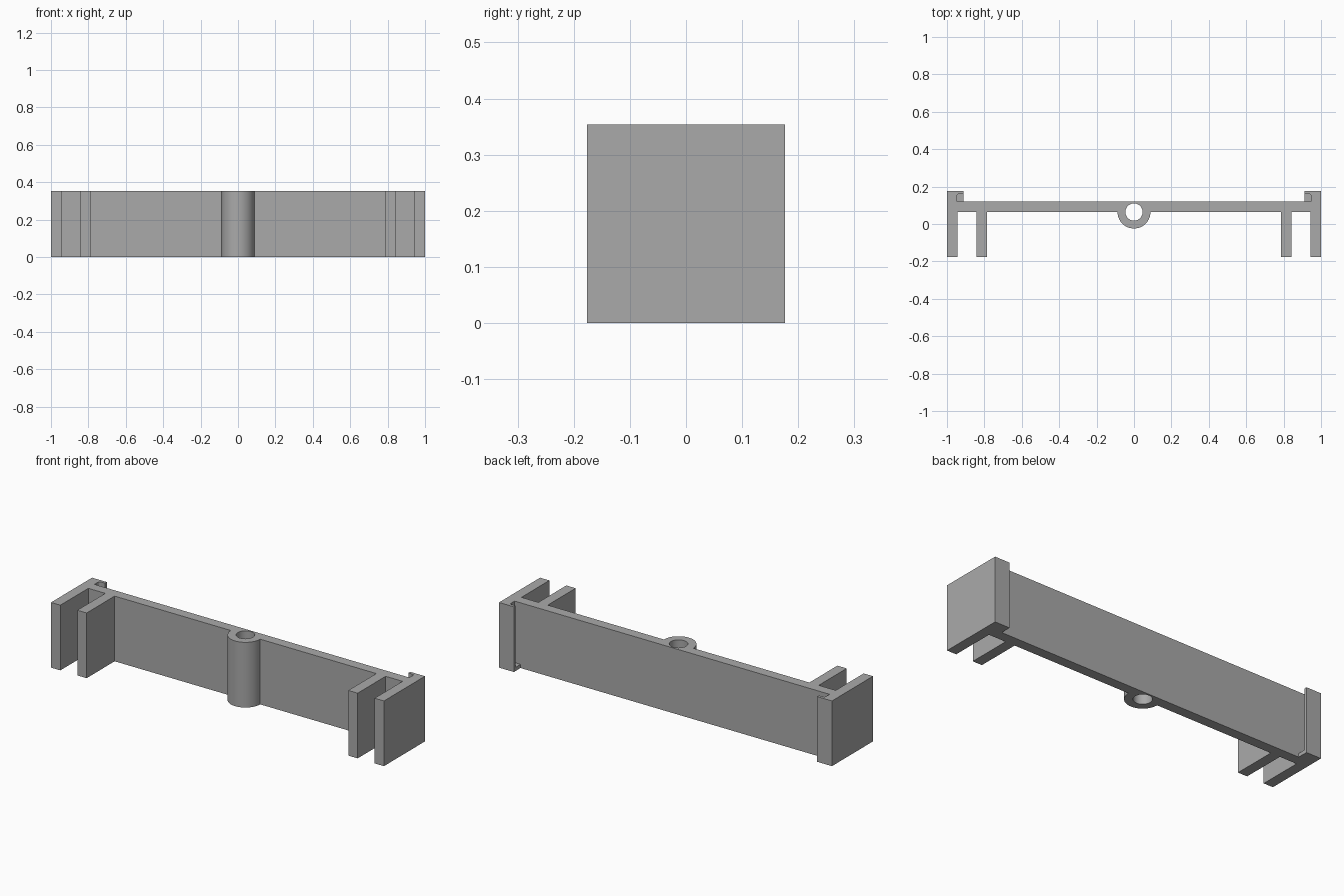
import bpy, bmesh, math

if "Cube" in bpy.data.objects:
    bpy.data.objects.remove(bpy.data.objects["Cube"])

HEIGHT = 0.354
BAR_FRONT, BAR_BACK = 0.064, 0.119
DEPTH = 0.176
HOLE_R, BOSS_R = 0.046, 0.088

grey = bpy.data.materials.new("mid grey")
grey.diffuse_color = (0.4, 0.4, 0.4, 1)
grey.use_nodes = True
grey.node_tree.nodes["Principled BSDF"].inputs["Base Color"].default_value = grey.diffuse_color


def arc(cx, cy, r, a0, a1, n):
    """Points along an arc, angles in degrees."""
    return [(cx + r * math.cos(math.radians(a0 + (a1 - a0) * i / n)),
             cy + r * math.sin(math.radians(a0 + (a1 - a0) * i / n)))
            for i in range(n + 1)]


def mirrored_prism(name, outline, z0, z1):
    """Extrude the +x half outline and mirror it, leaving the seam open."""
    bm = bmesh.new()
    low = [bm.verts.new((x, y, z0)) for x, y in outline]
    high = [bm.verts.new((x, y, z1)) for x, y in outline]
    bm.faces.new(low)
    bm.faces.new(high)
    n = len(outline)
    for i in range(n):
        j = (i + 1) % n
        if abs(outline[i][0]) < 1e-5 and abs(outline[j][0]) < 1e-5:
            continue
        bm.faces.new((low[i], low[j], high[j], high[i]))
    bmesh.ops.recalc_face_normals(bm, faces=bm.faces)
    mesh = bpy.data.meshes.new(name)
    bm.to_mesh(mesh)
    bm.free()
    mesh.materials.append(grey)
    obj = bpy.data.objects.new(name, mesh)
    bpy.context.collection.objects.link(obj)
    mod = obj.modifiers.new("mirror", 'MIRROR')
    mod.use_axis[0] = True
    mod.use_mirror_merge = True
    bpy.context.view_layer.objects.active = obj
    obj.select_set(True)
    bpy.ops.object.shade_smooth_by_angle(angle=math.radians(30))
    obj.select_set(False)
    return obj


# Bracket half: screw hole, round boss, bar, two prongs and the back lip
half = arc(0, BAR_FRONT, HOLE_R, 90, -90, 24)
half += arc(0, BAR_FRONT, BOSS_R, -90, 0, 16)
half += [
    (0.786, BAR_FRONT), (0.786, -DEPTH), (0.842, -DEPTH), (0.842, BAR_FRONT),
    (0.944, BAR_FRONT), (0.944, -DEPTH), (1.0, -DEPTH), (1.0, DEPTH),
    (0.911, DEPTH), (0.911, 0.160),
]
half += arc(0.936, 0.150, 0.010, 90, 0, 4)      # rounded pocket corner
half += [(0.946, BAR_BACK), (0, BAR_BACK)]
mirrored_prism("bracket", half, 0, HEIGHT)

# Small floors closing the bottom of the lip pockets
floor = [(0.911, BAR_BACK), (0.946, BAR_BACK)]
floor += arc(0.936, 0.150, 0.010, 0, 90, 4) + [(0.911, 0.160)]
mirrored_prism("pocket_floor", floor, 0, 0.02)
